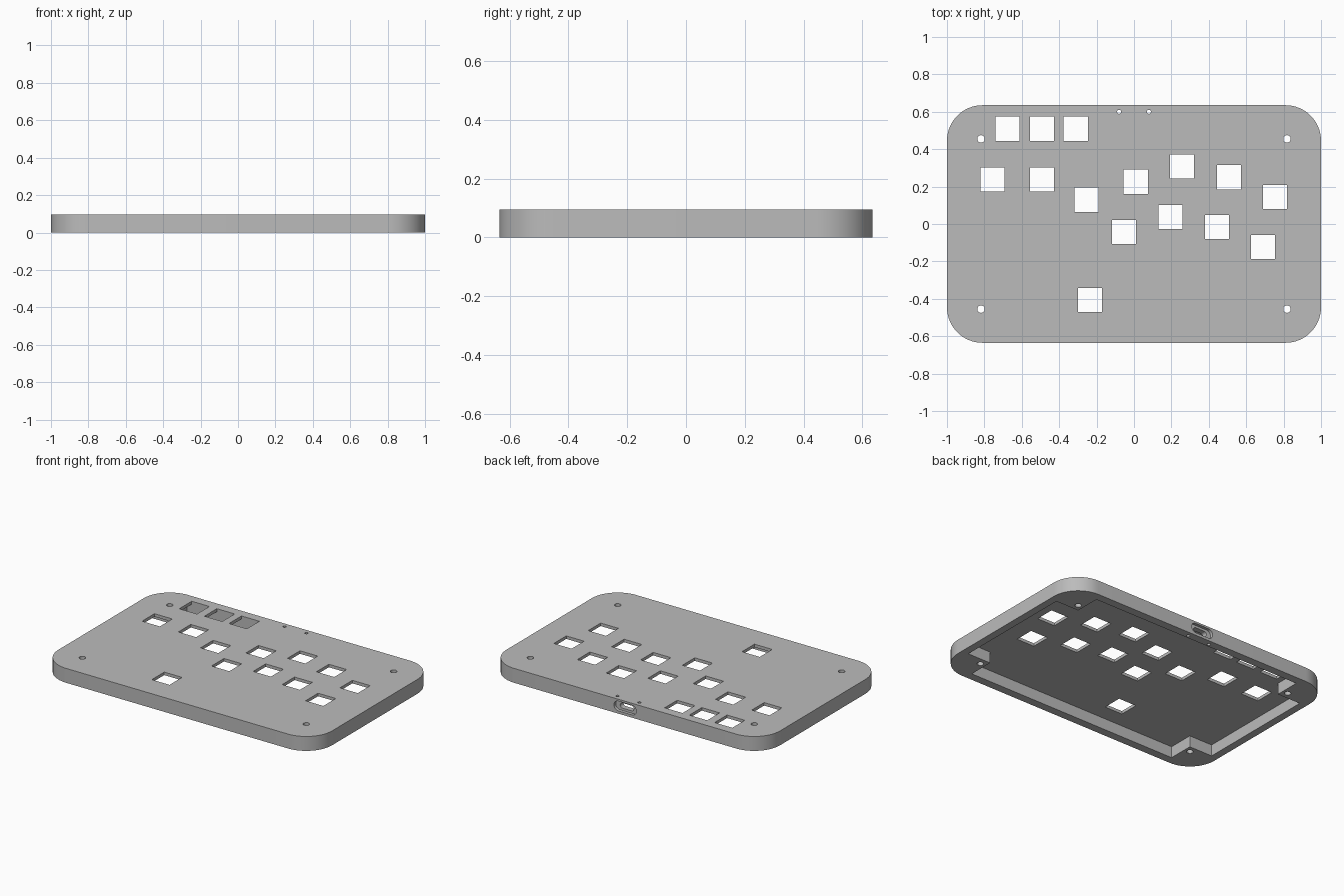
import bpy, bmesh, math
from mathutils import Matrix

if "Cube" in bpy.data.objects:
    bpy.data.objects.remove(bpy.data.objects["Cube"])

# Main dimensions
HALF_X, HALF_Y, HEIGHT = 1.0, 0.635, 0.095
CORNER, CEILING = 0.19, 0.075

grey = bpy.data.materials.new("case grey")
grey.use_nodes = True
grey.diffuse_color = (0.5, 0.5, 0.5, 1)
grey.node_tree.nodes["Principled BSDF"].inputs["Base Color"].default_value = (0.5, 0.5, 0.5, 1)


def rounded_rect(hx, hy, r, steps):
    """Outline of a rectangle with round corners, counter-clockwise."""
    pts = []
    corners = [(1, 1), (-1, 1), (-1, -1), (1, -1)]
    for q, (sx, sy) in enumerate(corners):
        for i in range(steps + 1):
            a = math.pi / 2 * (q + i / steps)
            pts.append((sx * (hx - r) + r * math.cos(a), sy * (hy - r) + r * math.sin(a)))
    return pts


def circle(x, y, r, n=24):
    return [(x + r * math.cos(2 * math.pi * i / n), y + r * math.sin(2 * math.pi * i / n))
            for i in range(n)]


def square(x, y, h):
    return [(x - h, y - h), (x + h, y - h), (x + h, y + h), (x - h, y + h)]


def prisms(name, outlines, low, high, matrix=Matrix()):
    """One object holding an extruded solid for each outline."""
    bm = bmesh.new()
    for pts in outlines:
        clean = [p for i, p in enumerate(pts) if math.dist(p, pts[i - 1]) > 1e-5]
        face = bm.faces.new([bm.verts.new((x, y, low)) for x, y in clean])
        ext = bmesh.ops.extrude_face_region(bm, geom=[face])
        moved = [v for v in ext["geom"] if isinstance(v, bmesh.types.BMVert)]
        bmesh.ops.translate(bm, verts=moved, vec=(0, 0, high - low))
    bmesh.ops.recalc_face_normals(bm, faces=bm.faces)
    bm.transform(matrix)
    mesh = bpy.data.meshes.new(name)
    bm.to_mesh(mesh)
    bm.free()
    mesh.materials.append(grey)
    obj = bpy.data.objects.new(name, mesh)
    bpy.context.collection.objects.link(obj)
    return obj


def cut(target, cutter):
    """Subtract the cutter, bake the result and remove the cutter."""
    cutter.hide_render = True
    mod = target.modifiers.new("cut", "BOOLEAN")
    mod.operation, mod.solver, mod.object = "DIFFERENCE", "EXACT", cutter
    graph = bpy.context.evaluated_depsgraph_get()
    baked = bpy.data.meshes.new_from_object(target.evaluated_get(graph))
    target.modifiers.clear()
    target.data = baked
    bpy.data.objects.remove(cutter)


# Solid slab with rounded corners
case = prisms("controller_case", [rounded_rect(HALF_X, HALF_Y, CORNER, 16)], 0, HEIGHT)

# Hollow underside that leaves a square screw post in each corner
wall_x, wall_y, post_x, post_y = 0.95, 0.58, 0.78, 0.41
quarter = [(wall_x, post_y), (post_x, post_y), (post_x, wall_y)]
half = quarter + [(-x, y) for x, y in reversed(quarter)]
cavity = half + [(-x, -y) for x, y in half]
cut(case, prisms("cavity_cutter", [cavity], -0.1, CEILING))

# Square button windows through the top plate
windows = [(-0.676, 0.51), (-0.492, 0.51), (-0.312, 0.51),
           (-0.757, 0.238), (-0.492, 0.238), (-0.254, 0.13),
           (0.01, 0.226), (0.257, 0.307), (0.508, 0.25), (0.754, 0.144),
           (-0.053, -0.043), (0.195, 0.037), (0.444, -0.016), (0.69, -0.123),
           (-0.235, -0.406)]
cut(case, prisms("window_cutter", [square(x, y, 0.065) for x, y in windows], 0.05, 0.2))

# Screw holes in the posts and two pin holes beside the port
holes = [circle(sx * 0.818, sy * 0.455, 0.02) for sx in (-1, 1) for sy in (-1, 1)]
holes += [circle(sx * 0.08, 0.6, 0.011, 16) for sx in (-1, 1)]
cut(case, prisms("hole_cutter", holes, -0.1, 0.2))

# Cable port in the back wall: shallow oval recess, then a smaller oval slot
upright = Matrix.Translation((0, 0, 0.05)) @ Matrix.Rotation(math.pi / 2, 4, "X")
for name, hx, hz, inner in (("recess_cutter", 0.082, 0.032, 0.615),
                            ("slot_cutter", 0.05, 0.017, 0.5)):
    cut(case, prisms(name, [rounded_rect(hx, hz, hz, 8)], -0.8, -inner, upright))

# Smooth round corners, sharp edges
bpy.ops.object.select_all(action="DESELECT")
case.select_set(True)
bpy.context.view_layer.objects.active = case
bpy.ops.object.shade_smooth_by_angle(angle=math.radians(30))
